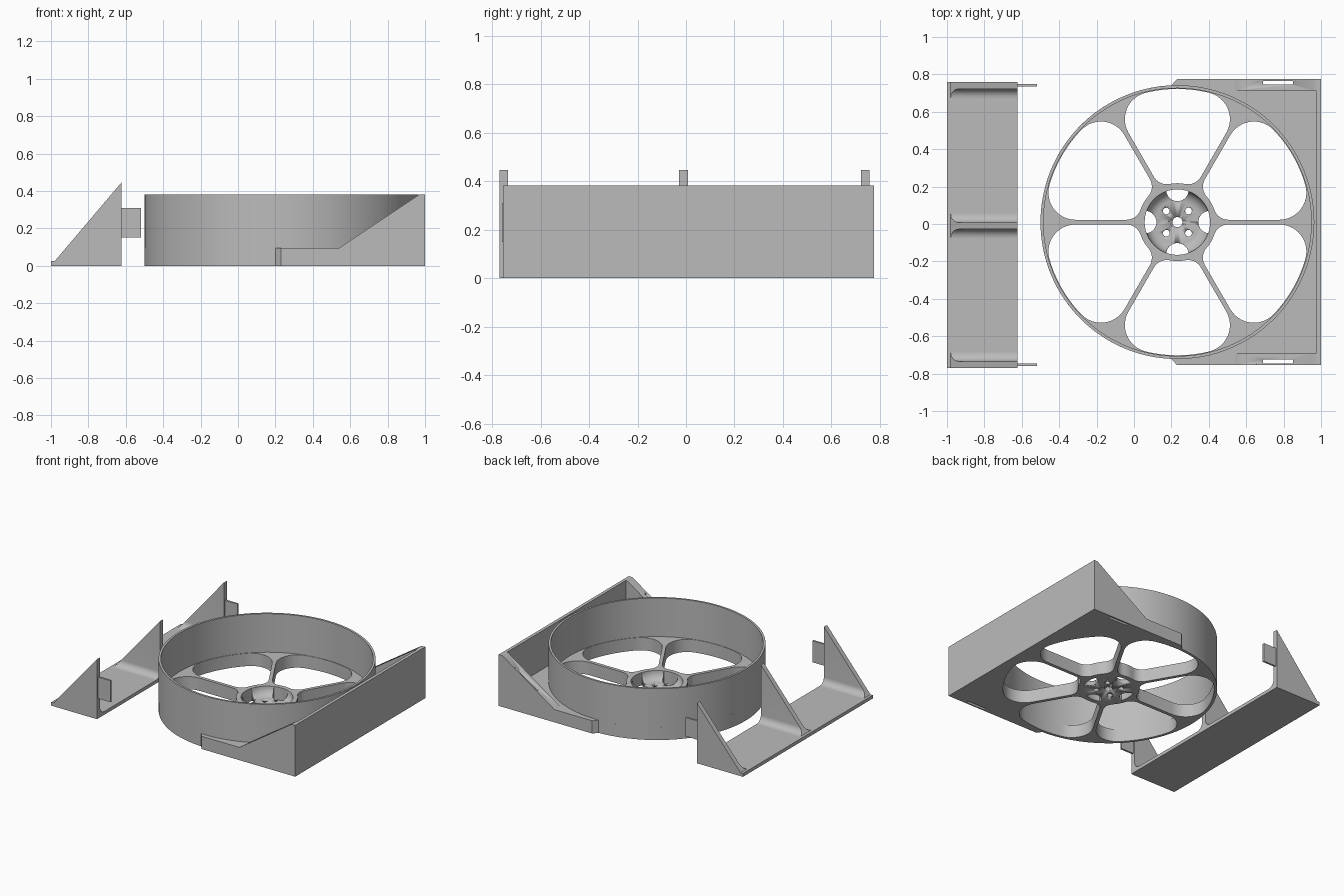
import bpy, bmesh, math
from mathutils import Vector

if "Cube" in bpy.data.objects:
    bpy.data.objects.remove(bpy.data.objects["Cube"])

CX, CY = 0.232, 0.01           # wheel centre
FLOOR, TOP = 0.095, 0.382      # floor thickness, wall height
R_OUT, R_IN = 0.732, 0.716

grey = bpy.data.materials.new("plain grey")
grey.diffuse_color = (0.5, 0.5, 0.5, 1)
grey.use_nodes = True
grey.node_tree.nodes["Principled BSDF"].inputs["Base Color"].default_value = grey.diffuse_color


def finish(name, mesh):
    mesh.materials.clear()
    mesh.materials.append(grey)
    mesh.shade_smooth()
    mesh.set_sharp_from_angle(angle=math.radians(30))
    ob = bpy.data.objects.new(name, mesh)
    bpy.context.collection.objects.link(ob)
    return ob


def from_bmesh(name, bm):
    bmesh.ops.recalc_face_normals(bm, faces=bm.faces)
    me = bpy.data.meshes.new(name)
    bm.to_mesh(me)
    bm.free()
    return finish(name, me)


def plate(name, loops, z0, z1):
    """Flat plate from closed xy loops; inner loops become holes."""
    cu = bpy.data.curves.new(name, 'CURVE')
    cu.dimensions, cu.fill_mode = '2D', 'BOTH'
    cu.extrude = (z1 - z0) / 2
    for loop in loops:
        s = cu.splines.new('POLY')
        s.points.add(len(loop) - 1)
        for p, (x, y) in zip(s.points, loop):
            p.co = (x, y, 0, 1)
        s.use_cyclic_u = True
    tmp = bpy.data.objects.new("tmp", cu)
    bpy.context.collection.objects.link(tmp)
    dg = bpy.context.evaluated_depsgraph_get()
    me = bpy.data.meshes.new_from_object(tmp.evaluated_get(dg))
    bpy.data.objects.remove(tmp)
    bm = bmesh.new()
    bm.from_mesh(me)
    bmesh.ops.translate(bm, vec=(0, 0, (z0 + z1) / 2), verts=bm.verts)
    bmesh.ops.remove_doubles(bm, verts=bm.verts, dist=1e-5)
    return from_bmesh(name, bm)


def prism_bm(points, offset):
    bm = bmesh.new()
    f = bm.faces.new([bm.verts.new(p) for p in points])
    g = bmesh.ops.extrude_face_region(bm, geom=[f])["geom"]
    bmesh.ops.translate(bm, vec=offset, verts=[v for v in g if isinstance(v, bmesh.types.BMVert)])
    bmesh.ops.recalc_face_normals(bm, faces=bm.faces)
    return bm


def box(name, x0, x1, y0, y1, z0, z1):
    return from_bmesh(name, prism_bm([(x0, y0, z0), (x1, y0, z0), (x1, y1, z0), (x0, y1, z0)],
                                     (0, 0, z1 - z0)))


def cut(ob, cutter):
    m = ob.modifiers.new("cut", 'BOOLEAN')
    m.operation, m.solver, m.object = 'DIFFERENCE', 'EXACT', cutter
    cutter.hide_render = True
    cutter.hide_set(True)


def arc(cx, cy, r, a0, a1, n):
    """Arc points, angles in degrees."""
    return [(cx + r * math.cos(math.radians(a0 + (a1 - a0) * i / n)),
             cy + r * math.sin(math.radians(a0 + (a1 - a0) * i / n))) for i in range(n + 1)]


def circle(r, n=96, x=CX, y=CY):
    return arc(x, y, r, 0, 360, n)[:-1]


# Opening between two spokes: rounded sector
def spoke_opening(turn, half=0.0125, r_hub=0.208, r_rim=0.712, f_in=0.08, f_out=0.145):
    d1, d2 = r_hub + f_in, r_rim - f_out
    a1 = math.degrees(math.asin((half + f_in) / d1))
    a2 = math.degrees(math.asin((half + f_out) / d2))

    def c(d, a):
        return d * math.cos(math.radians(a)), d * math.sin(math.radians(a))
    pts = arc(*c(d2, a2), f_out, -90, a2, 12)
    pts += arc(0, 0, r_rim, a2, 60 - a2, 16)[1:-1]
    pts += arc(*c(d2, 60 - a2), f_out, 60 - a2, 150, 12)
    pts += arc(*c(d1, 60 - a1), f_in, 150, 240 - a1, 8)
    pts += arc(0, 0, r_hub, 60 - a1, a1, 8)[1:-1]
    pts += arc(*c(d1, a1), f_in, 180 + a1, 270, 8)
    t = math.radians(turn)
    return [(CX + x * math.cos(t) - y * math.sin(t), CY + x * math.sin(t) + y * math.cos(t))
            for x, y in pts]


# Spoked floor with square end
HALF = 0.765
outline = arc(CX, CY, R_OUT, 92.5, 267.5, 80) + [
    (0.23, CY - HALF), (1, CY - HALF), (1, CY + HALF), (0.23, CY + HALF)]
slots = [[(0.69, CY + s * 0.735), (0.85, CY + s * 0.735), (0.85, CY + s * 0.755), (0.69, CY + s * 0.755)]
         for s in (1, -1)]
plate("spoked_floor", [outline, circle(0.175, 64)] + slots
      + [spoke_opening(60 * k) for k in range(6)], 0, FLOOR)

# Round wall and end wall
plate("round_wall", [circle(R_OUT, 128), circle(R_IN, 128)], FLOOR, TOP)
box("end_wall", 0.976, 1, CY - HALF, CY + HALF, FLOOR, TOP)

# Sloped side walls with latch slots
for s, side in ((1, "back"), (-1, "front")):
    y = CY + s * HALF
    wall = from_bmesh(side + "_side_wall", prism_bm(
        [(0.54, y, FLOOR), (0.976, y, FLOOR), (0.976, y, TOP), (0.97, y, TOP)], (0, -s * 0.065, 0)))
    ya, yb = sorted((CY + s * 0.735, CY + s * 0.755))
    cut(wall, box(side + "_slot_cutter", 0.69, 0.85, ya, yb, 0, 0.6))

# Hub dish, turned from a profile with a curved edge
fillet = [(0.115 + 0.06 * math.sin(t), 0.095 - 0.065 * math.cos(t))
          for t in [math.radians(90 - 11.25 * i) for i in range(9)]]
profile = [(0, 0), (0.175, 0)] + fillet + [(0, 0.03)]
bm = bmesh.new()
vs = [bm.verts.new((CX + r, CY, z)) for r, z in profile]
es = [bm.edges.new((a, b)) for a, b in zip(vs, vs[1:])]
bmesh.ops.spin(bm, geom=vs + es, cent=(CX, CY, 0), axis=(0, 0, 1),
               angle=math.tau, steps=64, use_merge=False)
bmesh.ops.remove_doubles(bm, verts=bm.verts, dist=1e-5)
dish = from_bmesh("hub_dish", bm)

# Dish holes: centre, four screws, four edge notches
holes = [circle(0.027, 24)]
for k in range(4):
    a = math.radians(90 * k)
    holes.append(circle(0.06, 32, CX + 0.172 * math.cos(a), CY + 0.172 * math.sin(a)))
    a += math.pi / 4
    holes.append(circle(0.018, 16, CX + 0.084 * math.cos(a), CY + 0.084 * math.sin(a)))
cut(dish, plate("dish_hole_cutter", holes, -0.1, 0.3))

# Separate bracket: base, then filleted ribs trimmed by a slope
X0, X1, Y0, Y1, BASE = -1, -0.622, -0.77, 0.758, 0.025
box("bracket_base", X0, X1, Y0, Y1, 0, BASE)
RF, RIB = 0.048, 0.036
for name, y0, left, right in (("front_rib", Y0, False, True), ("middle_rib", -0.028, True, True),
                              ("back_rib", Y1 - RIB, True, False)):
    y1 = y0 + RIB
    pts = [(y0, 0.5), (y1, 0.5)]
    pts += arc(y1 + RF, BASE + RF, RF, 180, 270, 8) + [(y1 + RF, 0.01)] if right else [(y1, 0.01)]
    pts += [(y0 - RF, 0.01)] + arc(y0 - RF, BASE + RF, RF, 270, 360, 8) if left else [(y0, 0.01)]
    bm = prism_bm([(X0, y, z) for y, z in pts], (X1 - X0, 0, 0))
    slope = Vector((-0.98 - X1, 0, BASE - 0.447))
    res = bmesh.ops.bisect_plane(bm, geom=bm.verts[:] + bm.edges[:] + bm.faces[:],
                                 plane_co=(X1, 0, 0.447), plane_no=(slope.z, 0, -slope.x),
                                 clear_outer=True)
    bmesh.ops.edgeloop_fill(bm, edges=[e for e in bm.edges if e.is_boundary])
    from_bmesh(name, bm)

# Latch tabs
box("front_tab", X1 - 0.01, -0.518, -0.76, -0.746, 0.15, 0.31)
box("back_tab", X1 - 0.01, -0.518, 0.734, 0.748, 0.17, 0.31)
